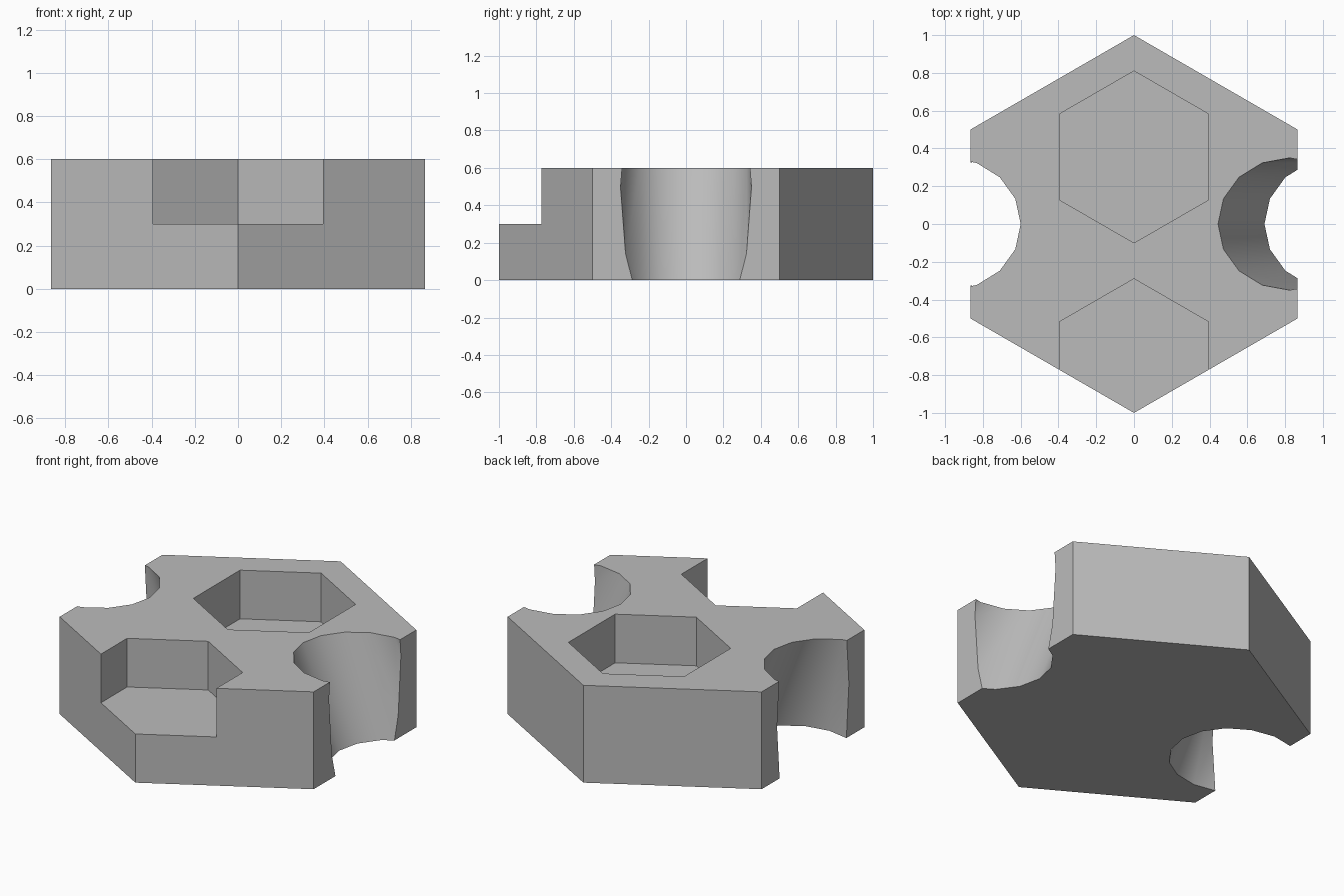
import bpy
import math

cube = bpy.data.objects.get("Cube")
if cube:
    bpy.data.objects.remove(cube, do_unlink=True)

# Single plain grey
grey = bpy.data.materials.new("light_grey")
grey.use_nodes = True
colour = (0.5, 0.5, 0.5, 1)
grey.diffuse_color = colour
grey.node_tree.nodes["Principled BSDF"].inputs["Base Color"].default_value = colour


def prism(name, sides, radius, height, centre, tilt=0):
    bpy.ops.mesh.primitive_cylinder_add(
        vertices=sides, radius=radius, depth=height,
        location=centre, rotation=(0, tilt, 0))
    obj = bpy.context.object
    obj.name = name
    obj.data.materials.append(grey)
    return obj


# Hexagonal block
HEIGHT = 0.6
block = prism("hexagonal_block", 6, 1, HEIGHT, (0, 0, HEIGHT / 2))

# Two hexagonal pockets, the front one open through the outer walls
cutters = [prism("pocket_cutter", 6, 0.455, 0.6, (0, y, 0.6)) for y in (0.355, -0.745)]

# Two parallel slanted round channels through the sides
cutters += [prism("channel_cutter", 16, 0.35, 3, (x, 0, HEIGHT / 2), -math.radians(22.3))
            for x in (0.946, -0.855)]

# Cut the block, then discard the cutters
bpy.ops.object.select_all(action="DESELECT")
block.select_set(True)
bpy.context.view_layer.objects.active = block
for cutter in cutters:
    cutter.hide_render = True
    mod = block.modifiers.new("cut", "BOOLEAN")
    mod.operation = "DIFFERENCE"
    mod.solver = "EXACT"
    mod.object = cutter
    bpy.ops.object.modifier_apply(modifier=mod.name)
for cutter in cutters:
    bpy.data.objects.remove(cutter, do_unlink=True)

# Round channel walls, crisp edges elsewhere
bpy.ops.object.shade_smooth_by_angle(angle=math.radians(30))
